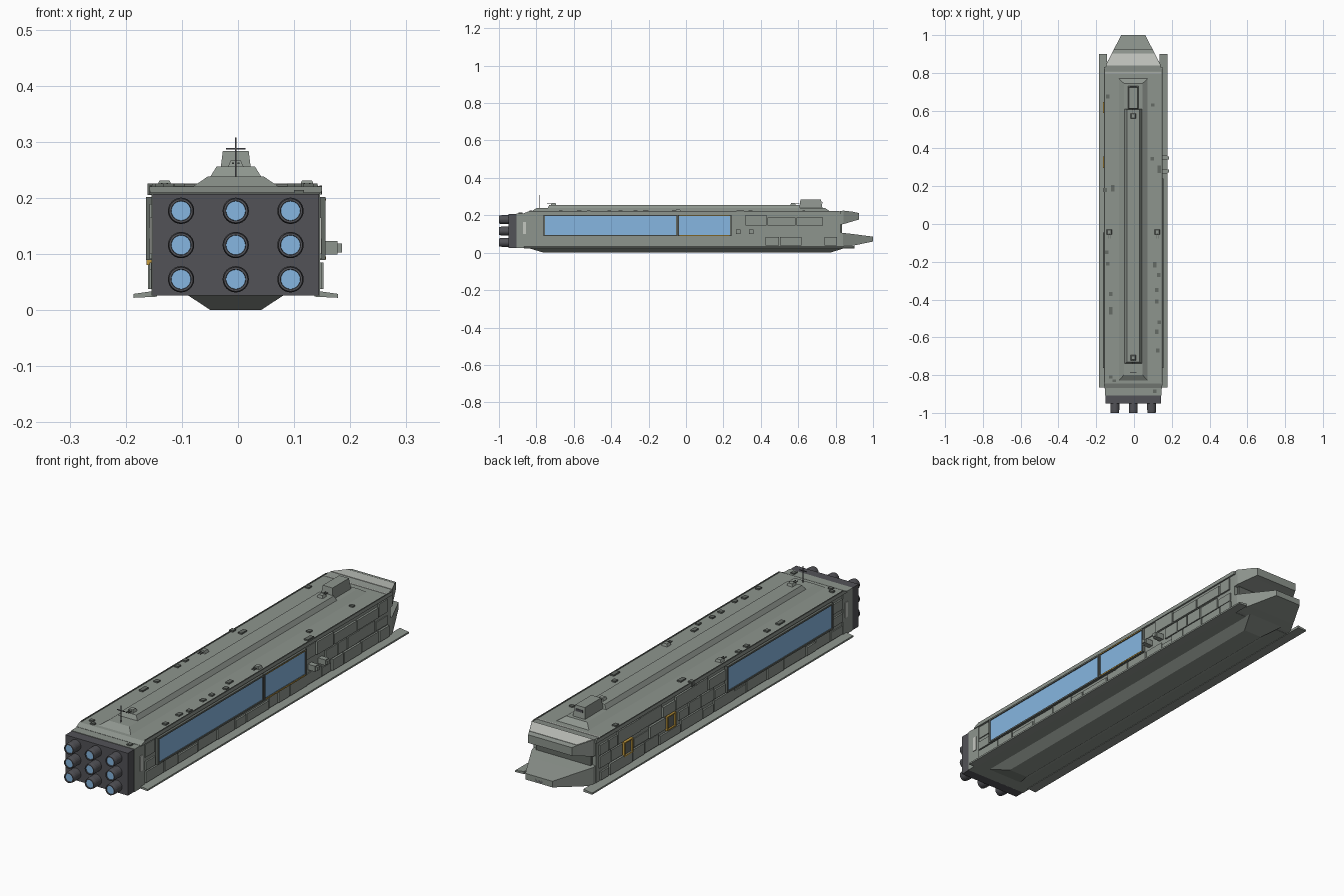
import bpy, bmesh, math, random
from mathutils import Matrix

if "Cube" in bpy.data.objects:
    bpy.data.objects.remove(bpy.data.objects["Cube"])

random.seed(4)
CX = -0.004  # hull axis (a docking port on one side shifts the centre)


def material(name, rgb):
    m = bpy.data.materials.new(name)
    m.diffuse_color = (*rgb, 1)
    m.use_nodes = True
    m.node_tree.nodes["Principled BSDF"].inputs["Base Color"].default_value = m.diffuse_color
    return m


HULL = material("hull_grey", (0.27, 0.30, 0.27))
DARK = material("dark_metal", (0.085, 0.085, 0.095))
TRIM = material("trim_grey", (0.13, 0.145, 0.13))
LIGHT = material("pale_grey", (0.55, 0.57, 0.53))
BLUE = material("blue_glow", (0.24, 0.47, 0.75))
GOLD = material("gold_frame", (0.55, 0.33, 0.05))


def finish(name, bm, mat):
    bmesh.ops.recalc_face_normals(bm, faces=bm.faces)
    bmesh.ops.translate(bm, verts=bm.verts, vec=(CX, 0, 0))
    me = bpy.data.meshes.new(name)
    bm.to_mesh(me)
    bm.free()
    me.materials.append(mat)
    ob = bpy.data.objects.new(name, me)
    bpy.context.collection.objects.link(ob)
    return ob


def loft(name, sections, mat=HULL):
    """Skin of (y, [(x, z), ...]) cross-sections, capped at both ends."""
    bm = bmesh.new()
    rings = [[bm.verts.new((x, y, z)) for x, z in p] for y, p in sections]
    for a, b in zip(rings, rings[1:]):
        for i in range(len(a)):
            j = (i + 1) % len(a)
            bm.faces.new((a[i], a[j], b[j], b[i]))
    bm.faces.new(rings[0])
    bm.faces.new(rings[-1])
    return finish(name, bm, mat)


def rect(h, z0, z1, h2=None):
    h2 = h if h2 is None else h2
    return [(-h, z0), (h, z0), (h2, z1), (-h2, z1)]


def boxes(name, items, mat=HULL):
    """Several boxes (x0, x1, y0, y1, z0, z1) in one object."""
    bm = bmesh.new()
    for x0, x1, y0, y1, z0, z1 in items:
        m = Matrix.LocRotScale(((x0 + x1) / 2, (y0 + y1) / 2, (z0 + z1) / 2), None,
                               (abs(x1 - x0), y1 - y0, z1 - z0))
        bmesh.ops.create_cube(bm, size=1, matrix=m)
    return finish(name, bm, mat)


def frustum(name, h, y0, y1, z0, h2, y2, y3, z1, mat=HULL):
    bm = bmesh.new()
    lo = [bm.verts.new(v) for v in ((-h, y0, z0), (h, y0, z0), (h, y1, z0), (-h, y1, z0))]
    hi = [bm.verts.new(v) for v in ((-h2, y2, z1), (h2, y2, z1), (h2, y3, z1), (-h2, y3, z1))]
    bm.faces.new(lo)
    bm.faces.new(hi)
    for i in range(4):
        j = (i + 1) % 4
        bm.faces.new((lo[i], lo[j], hi[j], hi[i]))
    return finish(name, bm, mat)


def lathe_y(name, profile, centres, mat, n=24):
    """Revolve a (y, radius) profile about y-axes at the given (x, z) centres."""
    bm = bmesh.new()
    for cx, cz in centres:
        rings = [[bm.verts.new((cx + r * math.cos(2 * math.pi * k / n), y,
                                cz + r * math.sin(2 * math.pi * k / n))) for k in range(n)]
                 for y, r in profile]
        for a, b in zip(rings, rings[1:]):
            for i in range(n):
                j = (i + 1) % n
                bm.faces.new((a[i], a[j], b[j], b[i]))
        bm.faces.new(rings[0])
        bm.faces.new(rings[-1])
    return finish(name, bm, mat)


# Main hull, roof slab and stern collar
loft("main_hull", [(-0.85, rect(0.147, 0.026, 0.214)), (0.825, rect(0.147, 0.026, 0.214))])
loft("roof_slab", [(-0.868, rect(0.153, 0.206, 0.210)), (-0.845, rect(0.154, 0.206, 0.220)),
                   (0.83, rect(0.154, 0.206, 0.220))])
loft("stern_collar", [(-0.907, rect(0.150, 0.026, 0.209)), (-0.84, rect(0.150, 0.026, 0.209))])
boxes("roof_cross_seam", [(-0.15, 0.15, 0.797, 0.803, 0.218, 0.2215)], LIGHT)
boxes("roof_edge_rails", [(s * 0.149, s * 0.154, -0.84, 0.82, 0.219, 0.2225) for s in (-1, 1)], TRIM)
boxes("stern_side_lights", [(s * 0.148, s * 0.153, -0.872, -0.855, 0.10, 0.165) for s in (-1, 1)], LIGHT)

# Keel and side skids
frustum("keel", 0.086, -0.85, 0.855, 0.027, 0.045, -0.76, 0.77, 0.0)
for s, side in ((-1, "left"), (1, "right")):
    p = [(s * 0.14, 0.024), (s * 0.182, 0.022), (s * 0.182, 0.029), (s * 0.14, 0.035)]
    loft(side + "_skid", [(-0.865, p), (0.90, p)])

# Two-step dorsal superstructure with bridge
frustum("dorsal_lower_deck", 0.078, -0.83, 0.772, 0.219, 0.05, -0.80, 0.745, 0.238)
frustum("dorsal_upper_deck", 0.046, -0.74, 0.61, 0.237, 0.034, -0.73, 0.605, 0.256)
frustum("bridge", 0.029, 0.605, 0.73, 0.236, 0.023, 0.612, 0.722, 0.284)
boxes("bridge_window", [(-0.016, 0.016, 0.726, 0.7285, 0.262, 0.272)], DARK)

# Bow: upper and lower jaws around a recessed mouth
loft("upper_jaw", [(0.81, rect(0.147, 0.148, 0.220)), (0.842, rect(0.145, 0.153, 0.224)),
                   (0.905, rect(0.113, 0.172, 0.216)), (0.925, rect(0.103, 0.177, 0.212))])
loft("bow_light_plate", [(0.838, rect(0.143, 0.222, 0.2255)), (0.903, rect(0.112, 0.214, 0.2178))], LIGHT)
loft("lower_jaw", [(0.81, rect(0.147, 0.026, 0.110)), (0.84, rect(0.145, 0.028, 0.106)),
                   (0.89, rect(0.120, 0.037, 0.100)), (1.0, rect(0.064, 0.060, 0.086))])
boxes("mouth_recess", [(-0.13, 0.13, 0.80, 0.835, 0.10, 0.16)], TRIM)
boxes("bow_port", [(-0.018, 0.018, 0.985, 1.0, 0.065, 0.081)], DARK)

# Engine block with nine nozzles
boxes("engine_block", [(-0.148, 0.148, -0.95, -0.905, 0.026, 0.207)], DARK)
grid = [(x, z) for x in (-0.0975, 0, 0.0975) for z in (0.055, 0.116, 0.177)]
noz = lathe_y("engine_nozzles", [(-0.94, 0.0235), (-0.984, 0.0235), (-1.0, 0.0215),
                                 (-1.0, 0.0178), (-0.993, 0.017)], grid, DARK)
glow = lathe_y("engine_glow", [(-0.992, 0.0172), (-0.996, 0.0172)], grid, BLUE)

# Hangar bays: (side, y0, y1, z0, z1)
BAYS = [(1, -0.755, -0.053, 0.096, 0.195), (-1, -0.755, -0.053, 0.096, 0.195),
        (1, -0.037, 0.235, 0.096, 0.195)]
frames, fields = [], []
for s, y0, y1, z0, z1 in BAYS:
    a, b, t = s * 0.145, s * 0.160, 0.007
    frames += [(a, b, y0 - t, y1 + t, z1, z1 + t), (a, b, y0 - t, y1 + t, z0 - t, z0),
               (a, b, y0 - t, y0, z0, z1), (a, b, y1, y1 + t, z0, z1)]
    fields.append((a, s * 0.156, y0, y1, z0, z1))
boxes("hangar_frames", frames, TRIM)
boxes("hangar_fields", fields, BLUE)
boxes("hangar_gold_sill", [(0.15, 0.1608, -0.035, 0.233, 0.0905, 0.0955),
                           (0.15, 0.1608, -0.035, 0.233, 0.1955, 0.1985)], GOLD)

# Gold-framed airlock doors on the left side
gold, doors = [], []
for y in (0.327, 0.617):
    a, b = -0.146, -0.159
    gold += [(a, b, y - 0.03, y + 0.03, 0.136, 0.141), (a, b, y - 0.03, y + 0.03, 0.08, 0.085),
             (a, b, y - 0.03, y - 0.024, 0.085, 0.136), (a, b, y + 0.024, y + 0.03, 0.085, 0.136)]
    doors.append((a, -0.152, y - 0.024, y + 0.024, 0.085, 0.136))
boxes("airlock_frames", gold, GOLD)
boxes("airlock_doors", doors, TRIM)

# Armour plates in three rows along each side, skipping bays and doors
plates = []
for s in (-1, 1):
    keep_out = [(y0 - 0.01, y1 + 0.01) for t, y0, y1, _, _ in BAYS if t == s]
    for row, (z0, z1) in enumerate(((0.038, 0.085), (0.091, 0.140), (0.146, 0.201))):
        blocked = list(keep_out) if row else []
        if row == 1:
            blocked += [(0.29, 0.364), (0.58, 0.654)] if s < 0 else [(0.26, 0.38)]
        y = -0.835
        while y < 0.77:
            end = min(y + random.uniform(0.06, 0.16), 0.812)
            hit = [b for b in blocked if y < b[1] and end > b[0]]
            if hit:
                first = min(hit)
                end = first[0]
            if end - y > 0.02:
                d = random.choice((0.151, 0.154, 0.156))
                plates.append((s * 0.145, s * d, y, end - 0.006, z0,
                               z1 - random.choice((0, 0, 0.012))))
            y = first[1] if hit else end
boxes("side_armour_plates", plates)

# Docking ports on the right side
boxes("docking_ports", [b for y in (0.28, 0.35) for b in (
    (0.145, 0.181, y - 0.012, y + 0.012, 0.099, 0.123),
    (0.181, 0.189, y - 0.008, y + 0.008, 0.103, 0.119))])

# Small turrets with twin barrels
bases, barrels = [], []
for x, y, z, d in ((0, 0.572, 0.255, 1), (0, -0.708, 0.255, -1),
                   (-0.127, -0.042, 0.219, -1), (0.127, -0.042, 0.219, -1)):
    frustum("turret_base", 0.014, 0, 0.028, 0, 0.009, 0.004, 0.024, 0.012).location = (x, y - 0.014, z)
    for s in (-0.005, 0.005):
        ya, yb = sorted((y + d * 0.008, y + d * 0.034))
        barrels.append((x + s - 0.0015, x + s + 0.0015, ya, yb, z + 0.005, z + 0.008))
boxes("turret_barrels", barrels, TRIM)

# Roof hatches and vents (x, y, length)
HATCH = [(-0.135, 0.675, .02), (-0.108, 0.19, .035), (-0.148, 0.18, .02), (-0.140, -0.15, .02),
         (-0.135, -0.21, .02), (-0.120, -0.46, .04), (-0.120, -0.37, .02), (-0.120, -0.81, .015),
         (-0.100, -0.83, .015), (0.103, 0.63, .015), (0.100, 0.345, .02), (0.137, 0.29, .04),
         (0.114, -0.215, .03), (0.135, -0.27, .02), (0.125, -0.35, .02), (0.125, -0.41, .02),
         (0.137, -0.52, .02), (0.125, -0.57, .025), (0.130, -0.67, .02), (0.113, -0.885, .02)]
boxes("roof_hatches", [(x - 0.009, x + 0.009, y - l / 2, y + l / 2, 0.205, 0.226 if y > -0.87 else 0.214)
                       for x, y, l in HATCH], TRIM)

# Antenna mast with crossbars
boxes("antenna", [(-0.0015, 0.0015, -0.787, -0.784, 0.236, 0.308),
                  (-0.017, 0.017, -0.787, -0.784, 0.286, 0.289)], DARK)
